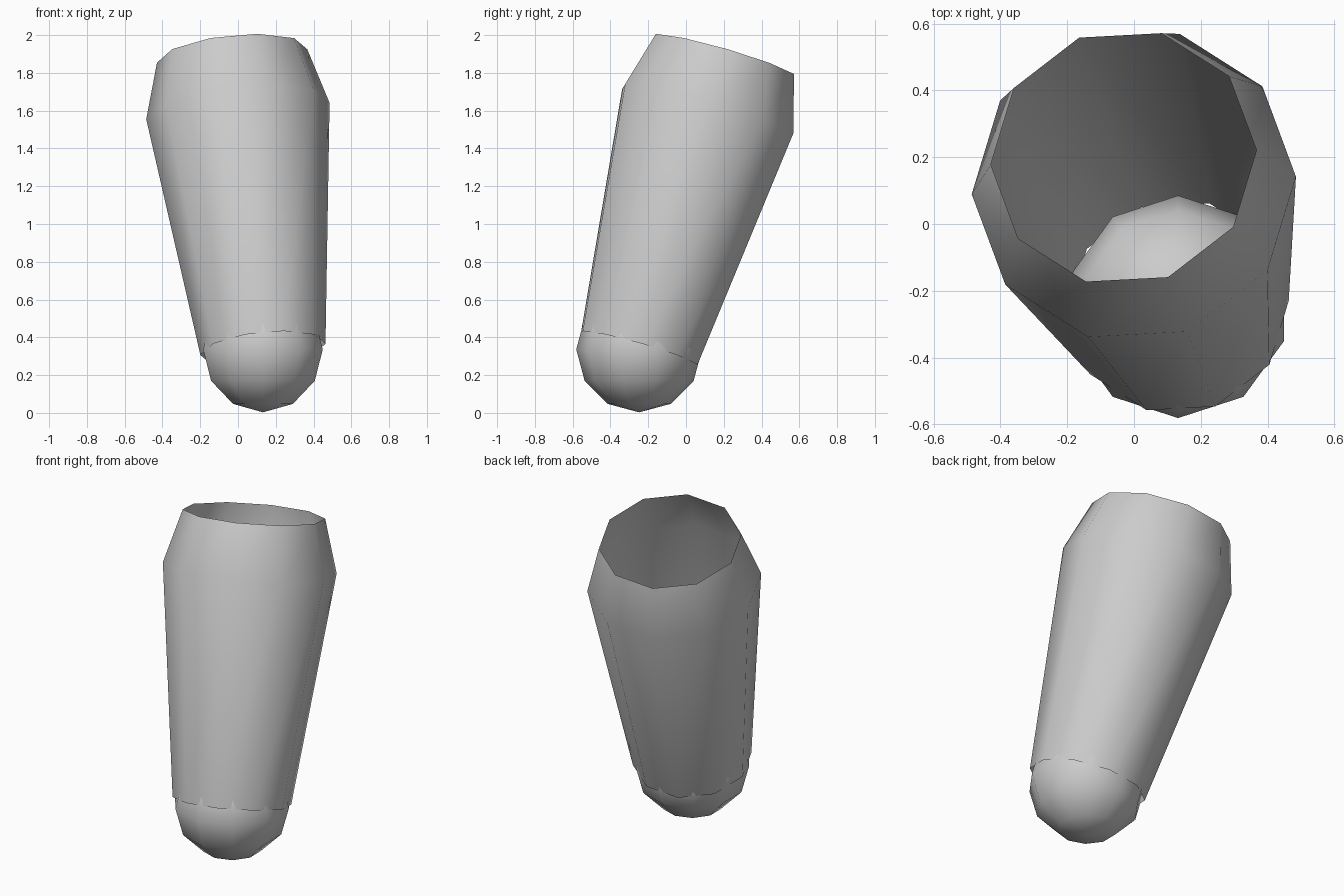
import bpy, bmesh, math
from mathutils import Vector

cube = bpy.data.objects.get("Cube")
if cube:
    bpy.data.objects.remove(cube, do_unlink=True)

SIDES = 10
BASE = Vector((0.132, -0.248, 0.336))
AXIS = Vector((-0.105, 0.288, 1)).normalized()

grey = bpy.data.materials.new("light grey")
grey.use_nodes = True
grey.diffuse_color = (0.6, 0.6, 0.6, 1)
grey.node_tree.nodes["Principled BSDF"].inputs["Base Color"].default_value = grey.diffuse_color


def finish(name, bm):
    """Turn a bmesh into a smooth shaded object."""
    mesh = bpy.data.meshes.new(name)
    bm.to_mesh(mesh)
    bm.free()
    mesh.materials.append(grey)
    mesh.shade_smooth()
    obj = bpy.data.objects.new(name, mesh)
    bpy.context.collection.objects.link(obj)
    return obj


# Tapered open sleeve: rings given as (distance along axis, radius)
side = Vector((1, 0.028, 0))
side = (side - AXIS * side.dot(AXIS)).normalized()
depth = AXIS.cross(side)
bm = bmesh.new()
rings = []
for along, radius in ((0, 0.333), (1.32, 0.488), (1.625, 0.4)):
    ring = []
    for i in range(SIDES):
        a = math.tau * i / SIDES
        offset = side * math.cos(a) + depth * math.sin(a)
        ring.append(bm.verts.new(BASE + AXIS * along + offset * radius))
    rings.append(ring)
for low, high in zip(rings, rings[1:]):
    for i in range(SIDES):
        j = (i + 1) % SIDES
        bm.faces.new((low[i], low[j], high[j], high[i]))
finish("tapered_sleeve", bm)

# Ball set in the lower end of the sleeve
bm = bmesh.new()
bmesh.ops.create_uvsphere(bm, u_segments=SIDES, v_segments=6, radius=0.333)
ball = finish("lower_ball", bm)
ball.location = BASE
